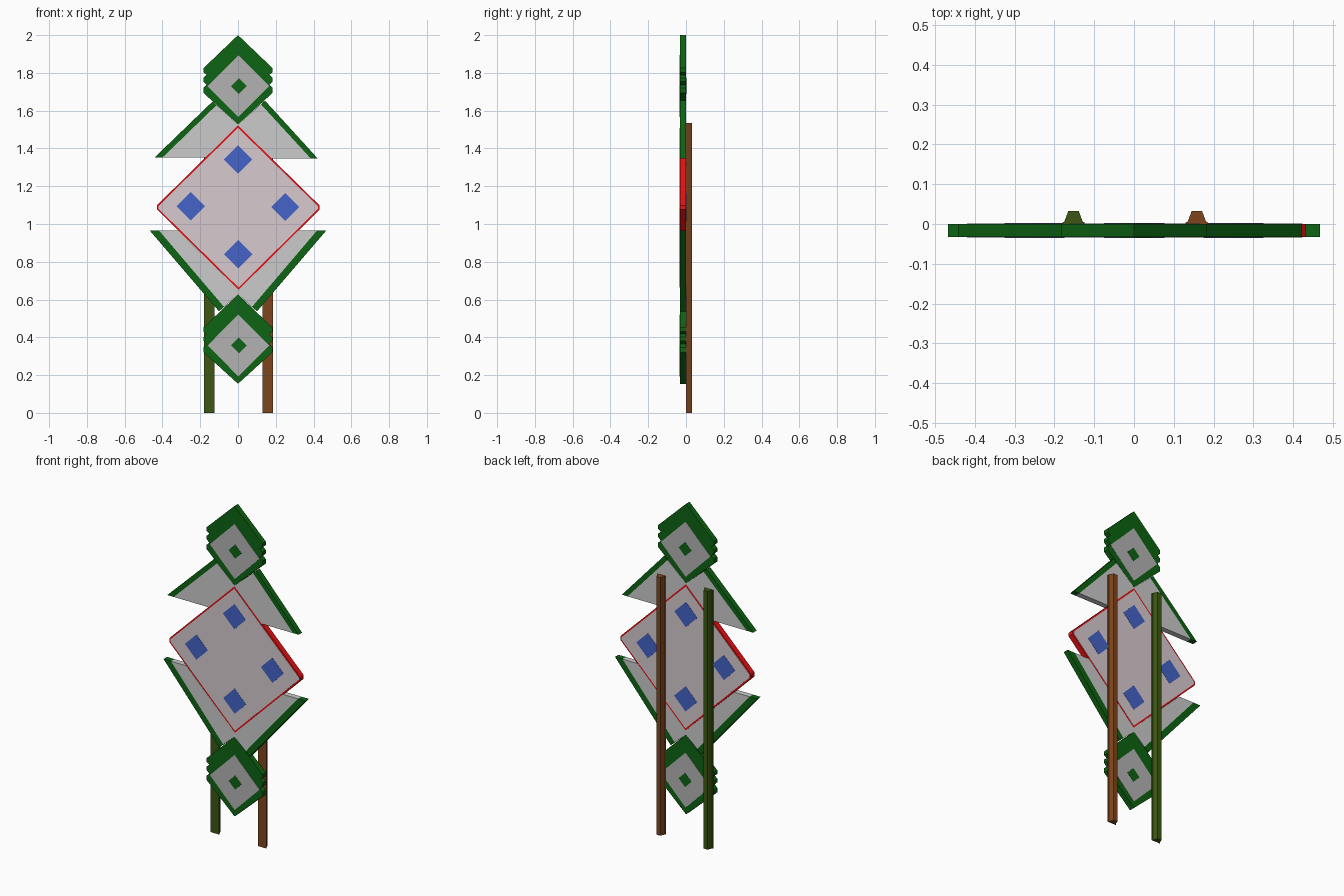
import bpy, bmesh

if "Cube" in bpy.data.objects:
    bpy.data.objects.remove(bpy.data.objects["Cube"])

T = 0.033  # plate thickness


def material(name, rgb):
    m = bpy.data.materials.new(name)
    m.diffuse_color = (*rgb, 1.0)
    m.use_nodes = True
    m.node_tree.nodes["Principled BSDF"].inputs["Base Color"].default_value = m.diffuse_color
    return m


GREEN = material("green", (0.004, 0.125, 0.006))
RED = material("red", (0.80, 0.005, 0.006))
BLUE = material("blue", (0.058, 0.125, 0.58))
GREY = material("grey", (0.45, 0.45, 0.45))
PALE = material("pale_grey", (0.68, 0.68, 0.70))
PINK = material("pale_pink", (0.68, 0.60, 0.63))
OLIVE = material("olive", (0.048, 0.095, 0.007))
BROWN = material("brown", (0.21, 0.06, 0.012))


def prism(name, base, offset, mat):
    """Extrude a flat polygon of 3D points along an offset vector."""
    bm = bmesh.new()
    face = bm.faces.new([bm.verts.new(p) for p in base])
    out = bmesh.ops.extrude_face_region(bm, geom=[face], use_keep_orig=True)
    moved = [v for v in out["geom"] if isinstance(v, bmesh.types.BMVert)]
    bmesh.ops.translate(bm, verts=moved, vec=offset)
    bmesh.ops.recalc_face_normals(bm, faces=bm.faces)
    mesh = bpy.data.meshes.new(name)
    bm.to_mesh(mesh)
    bm.free()
    ob = bpy.data.objects.new(name, mesh)
    bpy.context.collection.objects.link(ob)
    mesh.materials.append(mat)
    return ob


def plate(name, pts, mat, proud=0.0):
    """Flat plate in the XZ plane; 'proud' lifts it off both faces."""
    base = [(x, -T - proud, z) for x, z in pts]
    return prism(name, base, (0, T + 2 * proud, 0), mat)


def diamond(x, z, rx, rz):
    return [(x, z + rz), (x + rx, z), (x, z - rz), (x - rx, z)]


# Stacked diamond markers, top and bottom
for label, z in (("top", 1.73), ("bottom", 0.357)):
    side = [(0.183, 0.095), (0.183, 0.073), (0.166, 0.060),
            (0.183, 0.044), (0.183, 0.024), (0.166, 0.007),
            (0.183, -0.010), (0.183, -0.036)]
    outline = [(0, 0.27)] + side + [(0, -0.203)] + [(-x, h) for x, h in reversed(side)]
    plate(label + "_marker", [(x, z + h) for x, h in outline], GREEN)
    plate(label + "_marker_face", diamond(0.002, z, 0.163, 0.164), GREY, 0.001)
    plate(label + "_marker_centre", diamond(0.005, z, 0.042, 0.042), GREEN, 0.002)

# Main diamond board with thin red rim
plate("main_board", [(0, 1.522), (0.432, 1.098), (0.432, 1.076), (0.003, 0.652),
                     (-0.428, 1.076), (-0.428, 1.100)], RED)
plate("main_board_face", [(0, 1.509), (0.424, 1.094), (0.424, 1.080), (0.003, 0.664),
                          (-0.420, 1.080), (-0.420, 1.096)], PINK, 0.001)
for i, (x, z) in enumerate([(0, 1.342), (-0.25, 1.094), (0.25, 1.09), (0.002, 0.84)]):
    plate(f"blue_diamond_{i + 1}", diamond(x, z, 0.075, 0.075), BLUE, 0.002)

# Upper wings: slanted green edge and pale panel on each side
plate("upper_left_edge", [(-0.442, 1.352), (-0.135, 1.648), (-0.114, 1.629), (-0.400, 1.352)], GREEN)
plate("upper_right_edge", [(0.422, 1.347), (0.143, 1.653), (0.121, 1.634), (0.385, 1.347)], GREEN)
plate("upper_left_panel", [(-0.400, 1.352), (-0.114, 1.629), (0, 1.527), (0, 1.522), (-0.172, 1.352)], PALE)
plate("upper_right_panel", [(0.385, 1.347), (0.121, 1.634), (0, 1.527), (0, 1.522), (0.178, 1.347)], PALE)

# Lower wings, mirrored
for label, s in (("left", -1), ("right", 1)):
    plate(f"lower_{label}_edge", [(s * 0.467, 0.965), (s * 0.101, 0.538),
                                  (s * 0.074, 0.561), (s * 0.418, 0.965)], GREEN)
    plate(f"lower_{label}_panel", [(s * 0.418, 0.965), (s * 0.074, 0.561), (0, 0.627),
                                   (0.003, 0.652), (s * 0.317, 0.965)], PALE)

# Rear posts with flanged trapezoid section
section = [(-0.028, 0), (-0.028, 0.004), (-0.023, 0.006), (-0.013, T),
           (0.013, T), (0.023, 0.006), (0.028, 0.004), (0.028, 0)]
for label, x, mat in (("left", -0.152, OLIVE), ("right", 0.158, BROWN)):
    prism(label + "_post", [(x + dx, y, 0) for dx, y in section], (0, 0, 1.535), mat)
